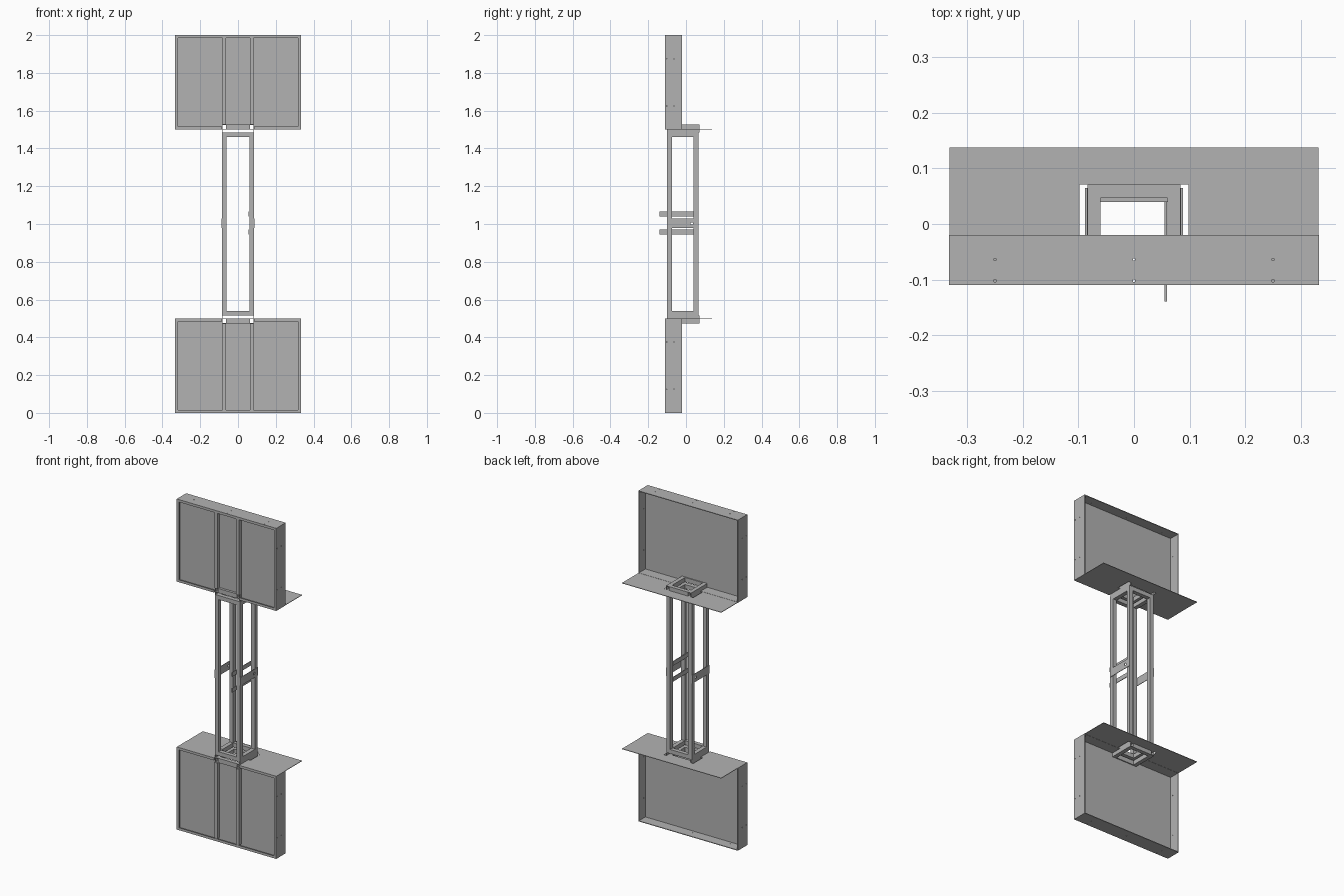
import bpy
import bmesh

old = bpy.data.objects.get("Cube")
if old:
    bpy.data.objects.remove(old, do_unlink=True)

steel = bpy.data.materials.new("steel grey")
GREY = (0.45, 0.45, 0.45, 1)
steel.diffuse_color = GREY
steel.use_nodes = True
steel.node_tree.nodes["Principled BSDF"].inputs["Base Color"].default_value = GREY


def part(name, boxes, side=1):
    """Join axis-aligned boxes (x0, x1, y0, y1, z0, z1); side -1 flips them below z = 1."""
    bm = bmesh.new()
    for x0, x1, y0, y1, z0, z1 in boxes:
        z0, z1 = sorted((1 + side * (z0 - 1), 1 + side * (z1 - 1)))
        cube = bmesh.ops.create_cube(bm, size=1)
        for v in cube["verts"]:
            v.co.x = x1 if v.co.x > 0 else x0
            v.co.y = y1 if v.co.y > 0 else y0
            v.co.z = z1 if v.co.z > 0 else z0
    mesh = bpy.data.meshes.new(name)
    bm.to_mesh(mesh)
    bm.free()
    mesh.materials.append(steel)
    obj = bpy.data.objects.new(name, mesh)
    bpy.context.collection.objects.link(obj)
    return obj


def cut(obj, cutter):
    mod = obj.modifiers.new("holes", "BOOLEAN")
    mod.operation = "DIFFERENCE"
    mod.solver = "EXACT"
    mod.object = cutter
    cutter.hide_render = True
    cutter.hide_viewport = True
    cutter.display_type = "WIRE"


def both(x0, x1, *rest):
    """The same box on the left and on the right."""
    return [(x0, x1, *rest), (-x1, -x0, *rest)]


W, FRONT, BACK = 0.333, -0.11, -0.02   # tray half width and depth
LOW, TOP = 1.5, 2.0                    # upper tray height
T, LIP = 0.004, 0.015                  # sheet thickness, front lip
RX0, RX1 = 0.06, 0.084                 # rail and post inner and outer x
RZ = 1.527                             # top of rail
H = 0.002                              # half size of bolt hole

for side, level in ((1, "upper"), (-1, "lower")):
    # Tray walls with bolt holes
    end_wall = part(level + "_end_wall", [(-W, W, FRONT, BACK, TOP - T, TOP)], side)
    cut(end_wall, part(level + "_end_hole_cutter",
        [(x - H, x + H, y - H, y + H, TOP - 0.02, TOP + 0.02)
         for x in (-0.25, 0, 0.25) for y in (-0.102, -0.064)], side))
    side_walls = part(level + "_side_walls", both(W - T, W, FRONT, BACK, LOW, TOP - T), side)
    cut(side_walls, part(level + "_side_hole_cutter",
        [(-W - 0.1, W + 0.1, y - H, y + H, z - H, z + H)
         for z in (1.625, 1.875) for y in (-0.102, -0.064)], side))
    part(level + "_inner_wall", both(RX1, W - T, FRONT, BACK, LOW, LOW + T), side)

    # Recessed panel, notched around the rails
    part(level + "_panel", [(-W + T, W - T, -0.085, -0.082, RZ, TOP - T)]
         + both(RX1, W - T, -0.085, -0.082, LOW + T, RZ), side)

    # Front lip and vertical dividers
    part(level + "_front_lip",
         both(W - LIP, W - T, FRONT, FRONT + T, LOW + T, TOP - T)
         + both(RX1, W - LIP, FRONT, FRONT + T, LOW + T, LOW + LIP)
         + [(-W + LIP, W - LIP, FRONT, FRONT + T, TOP - LIP, TOP - T)], side)
    part(level + "_dividers",
         both(0.063, 0.083, -0.108, -0.085, RZ, TOP - LIP), side)

    # Shelf plate with a notch for the tower
    part(level + "_shelf", both(0.098, 0.332, BACK, 0.138, LOW, LOW + 0.003)
         + [(-0.098, 0.098, 0.071, 0.138, LOW, LOW + 0.003)], side)

    # Mounting ring: open-ended hollow rails joined by cross bars
    y0, y1 = -0.1, 0.071
    part(level + "_rails",
         both(RX0, RX0 + 0.003, y0, y1, LOW, RZ) + both(RX1 - 0.003, RX1, y0, y1, LOW - 0.015, RZ)
         + both(RX0, RX1, y0, y1, RZ - 0.003, RZ) + both(RX0, RX1, y0, y1, LOW, LOW + 0.003), side)
    part(level + "_ring_bars", [(-RX0, RX0, y1 - 0.024, y1, LOW, RZ),
                                (-RX0, RX0, y0, y0 + 0.024, LOW, RZ)], side)

    # Tower end frame
    part(level + "_tower_frame",
         both(RX0, RX1 + 0.001, -0.1, 0.065, 1.46, 1.485)
         + [(-RX0, RX0, -0.1, -0.075, 1.46, 1.485), (-RX0, RX0, 0.04, 0.065, 1.46, 1.485)], side)

# Tower posts
part("tower_posts", both(RX0, RX1 + 0.001, -0.1, -0.075, 0.54, 1.46)
     + both(RX0, RX1 + 0.001, 0.04, 0.065, 0.54, 1.46))

# Middle side plates with a bolt hole
plates = part("side_plates", both(0.085, 0.088, -0.1, 0.065, 0.978, 1.028))
cut(plates, part("plate_hole_cutter", [(-0.2, 0.2, 0.024, 0.036, 0.997, 1.009)]))

# Forward-reaching bars on the left side
part("left_arms", [(0.055, 0.059, -0.139, 0.045, z, z + 0.026) for z in (0.944, 1.04)])
